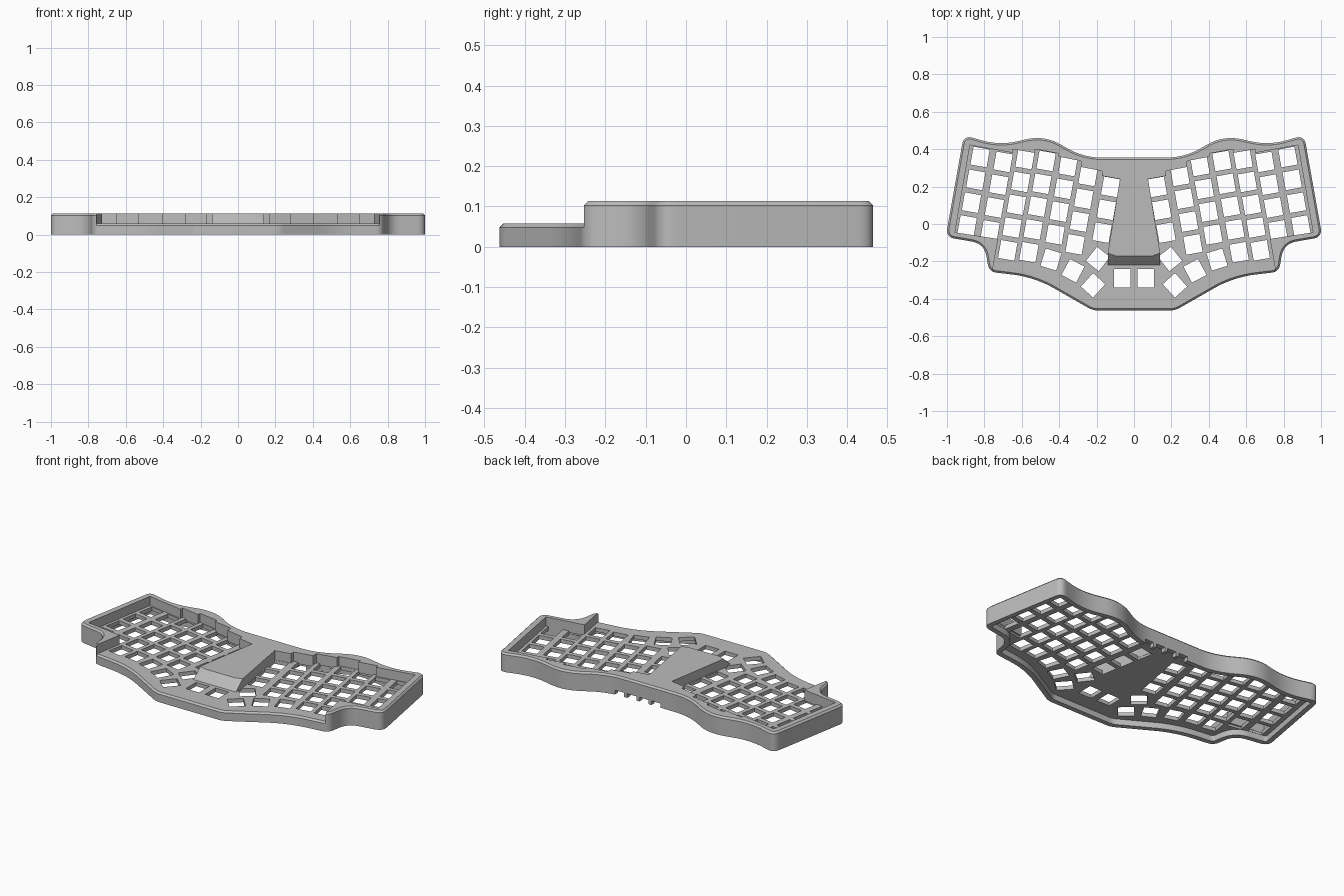
import bpy, bmesh, math
from mathutils import Vector, Matrix

cube = bpy.data.objects.get("Cube")
if cube:
    bpy.data.objects.remove(cube, do_unlink=True)

grey = bpy.data.materials.new("light grey plastic")
grey.use_nodes = True
grey.diffuse_color = (0.5, 0.5, 0.5, 1)
grey.node_tree.nodes["Principled BSDF"].inputs["Base Color"].default_value = (0.5, 0.5, 0.5, 1)

TOP, DECK, CHAMFER = 0.113, 0.058, 0.01


def rounded(corners, steps=10):
    """Closed path with each corner (x, y, reach) softened by a curve."""
    path = []
    for i, (x, y, reach) in enumerate(corners):
        p = Vector((x, y))
        a = Vector(corners[i - 1][:2])
        b = Vector(corners[(i + 1) % len(corners)][:2])
        a = p + (a - p).normalized() * reach
        b = p + (b - p).normalized() * reach
        for k in range(steps + 1):
            t = k / steps
            path.append(a * (1 - t) ** 2 + p * 2 * t * (1 - t) + b * t * t)
    return path


def inset(path, dist):
    """Shrink a counter-clockwise path by a constant distance."""
    out = []
    for i, p in enumerate(path):
        d1 = (p - path[i - 1]).normalized()
        d2 = (path[(i + 1) % len(path)] - p).normalized()
        n1, n2 = Vector((-d1.y, d1.x)), Vector((-d2.y, d2.x))
        out.append(p + (n1 + n2) * dist / (1 + n1.dot(n2)))
    return out


def add_stack(bm, layers):
    """Skin equal-length outlines given as (path, z), with both ends closed."""
    rings = [[bm.verts.new((p[0], p[1], z)) for p in path] for path, z in layers]
    n = len(rings[0])
    for low, high in zip(rings, rings[1:]):
        for i in range(n):
            j = (i + 1) % n
            bm.faces.new((low[i], low[j], high[j], high[i]))
    bm.faces.new(rings[0][::-1])
    bm.faces.new(rings[-1])


def finish(name, bm):
    bmesh.ops.recalc_face_normals(bm, faces=bm.faces)
    mesh = bpy.data.meshes.new(name)
    bm.to_mesh(mesh)
    bm.free()
    mesh.materials.append(grey)
    obj = bpy.data.objects.new(name, mesh)
    bpy.context.collection.objects.link(obj)
    return obj


def solid(name, *stacks):
    bm = bmesh.new()
    for layers in stacks:
        add_stack(bm, layers)
    return finish(name, bm)


def cut(target, cutter):
    mod = target.modifiers.new("cut", "BOOLEAN")
    mod.operation, mod.solver, mod.object = "DIFFERENCE", "EXACT", cutter
    bpy.context.view_layer.update()
    graph = bpy.context.evaluated_depsgraph_get()
    mesh = bpy.data.meshes.new_from_object(target.evaluated_get(graph))
    target.modifiers.clear()
    target.data = mesh
    bpy.data.objects.remove(cutter, do_unlink=True)


def box(x, y, w, h, degrees=0):
    turn = Matrix.Rotation(math.radians(degrees), 2)
    return [Vector((x, y)) + turn @ Vector((sx * w / 2, sy * h / 2))
            for sx, sy in ((-1, -1), (1, -1), (1, 1), (-1, 1))]


def mirrored(points):
    """Half a path followed by its mirror image."""
    return points + [(-p[0],) + tuple(p[1:]) for p in reversed(points)]


# Case outline, back to front along one side
half = [(0.27, 0.355, 0.1), (0.48, 0.475, 0.1), (0.72, 0.42, 0.1),
        (0.91, 0.475, 0.05), (1.007, -0.07, 0.05), (0.80, -0.105, 0.07),
        (0.775, -0.255, 0.04), (0.53, -0.285, 0.12), (0.22, -0.4625, 0.03)]
outline = rounded(mirrored(half))[::-1]
shrunk = inset(outline, CHAMFER)

# Low deck with a hollow underside
deck = solid("switch_deck", [(outline, 0), (outline, DECK - CHAMFER), (shrunk, DECK)])
cut(deck, solid("underside_cutter", [(inset(outline, 0.03), -0.1), (inset(outline, 0.03), 0.035)]))

# Square switch openings: tilted staggered columns and a thumb fan
columns = [(0.823, 0.358, 4), (0.70, 0.332, 4), (0.583, 0.347, 5), (0.47, 0.337, 5),
           (0.353, 0.31, 4), (0.246, 0.257, 4), (0.125, 0.198, 3)]
keys = [(x + 0.023 * r, y - 0.122 * r, 10) for x, y, rows in columns for r in range(rows)]
keys += [(0.444, -0.19, 17), (0.326, -0.25, 28), (0.219, -0.328, 42),
         (0.193, -0.187, 38), (0.064, -0.29, 0)]
holes = []
for x, y, angle in keys:
    for s in (1, -1):
        hole = box(s * x, y, 0.088, 0.097, s * angle)
        holes.append([(hole, 0.01), (hole, 0.08)])
cut(deck, solid("switch_cutter", *holes))

# Port notches along the lower back edge
notches = [box(-0.05 + 0.08 * i, 0.35, 0.06, 0.1) for i in range(4)]
cut(deck, solid("notch_cutter", *[[(n, -0.05), (n, 0.025)] for n in notches]))

# Raised surround and centre block, with the stepped key well removed
surround = solid("raised_surround", [(outline, DECK - CHAMFER), (outline, TOP - CHAMFER), (shrunk, TOP)])
well = [(0.14, -0.155), (0.075, 0.24), (0.17, 0.257), (0.17, 0.283), (0.283, 0.305),
        (0.283, 0.337), (0.403, 0.36), (0.403, 0.377), (0.53, 0.4), (0.53, 0.38),
        (0.647, 0.4), (0.647, 0.38), (0.877, 0.422), (0.957, -0.045), (0.727, -0.08),
        (0.76, -0.27), (0.76, -0.6)]
well = mirrored(well)
cut(surround, solid("well_cutter", [(well, 0), (well, 0.2)]))

# Sloped nose at the front of the centre block
bm = bmesh.new()
for s in (1, -1):
    for co in ((0.1, -0.17, TOP), (0.14, -0.155, TOP), (0.14, -0.155, 0.05),
               (0.14, -0.22, DECK), (0.14, -0.22, 0.05)):
        bm.verts.new((s * co[0], co[1], co[2]))
bmesh.ops.convex_hull(bm, input=bm.verts)
nose = finish("centre_nose", bm)

# Smooth curved walls, crisp edges
for obj in (deck, surround, nose):
    bpy.ops.object.select_all(action="DESELECT")
    obj.select_set(True)
    bpy.context.view_layer.objects.active = obj
    bpy.ops.object.shade_smooth_by_angle(angle=math.radians(25))
